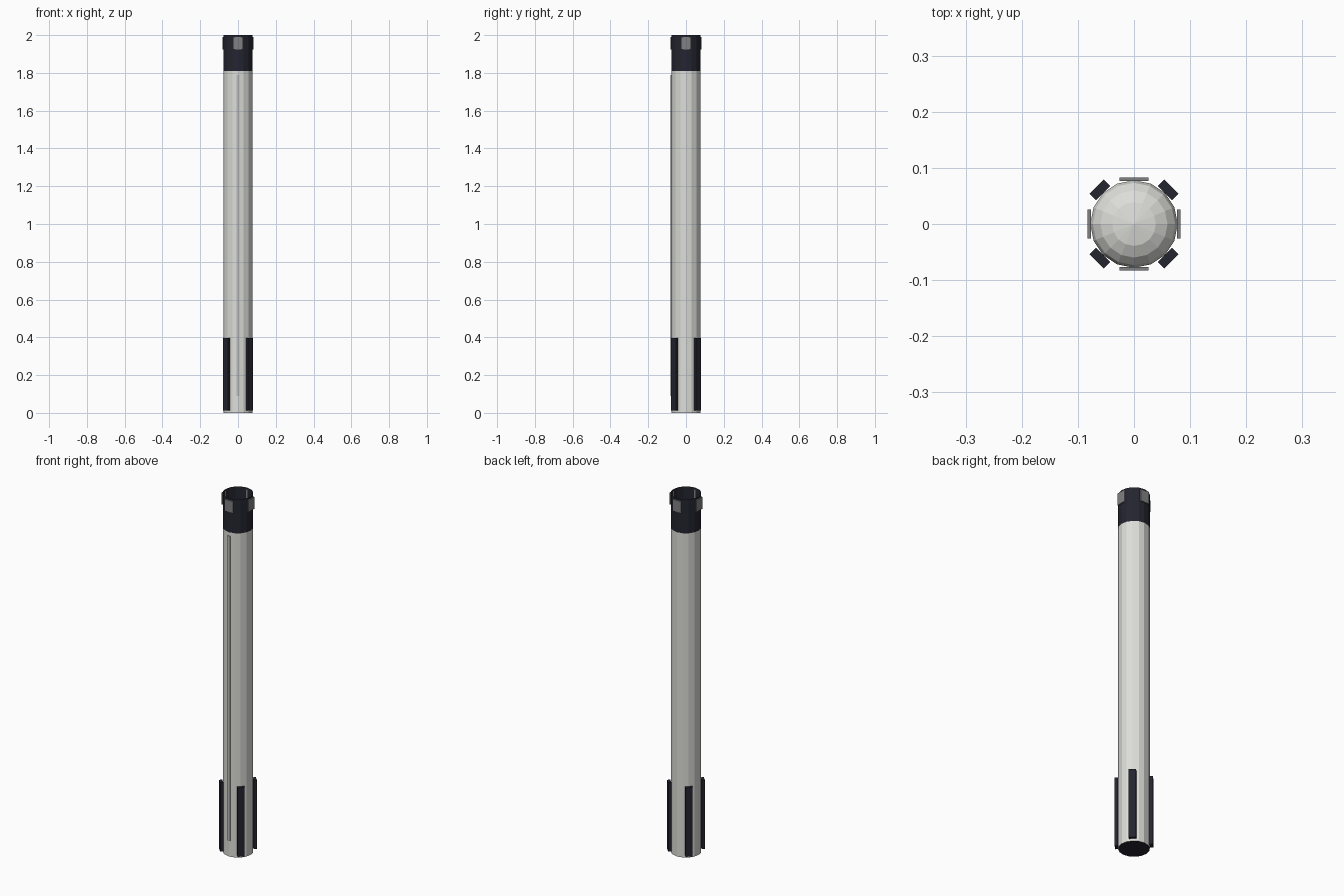
import bpy, bmesh, math
from mathutils import Matrix

cube = bpy.data.objects.get("Cube")
if cube:
    bpy.data.objects.remove(cube)

SIDES = 16
R = 0.078


def material(name, r, g, b):
    m = bpy.data.materials.new(name)
    m.use_nodes = True
    m.diffuse_color = (r, g, b, 1)
    m.node_tree.nodes["Principled BSDF"].inputs["Base Color"].default_value = (r, g, b, 1)
    return m


white = material("off white", 0.72, 0.72, 0.69)
dark = material("dark navy", 0.018, 0.018, 0.03)
metal = material("metal grey", 0.22, 0.22, 0.23)
trim = material("light grey", 0.5, 0.5, 0.49)


def finish(name, bm, *mats):
    mesh = bpy.data.meshes.new(name)
    bm.to_mesh(mesh)
    bm.free()
    for m in mats:
        mesh.materials.append(m)
    obj = bpy.data.objects.new(name, mesh)
    bpy.context.collection.objects.link(obj)
    return obj


def lathe(name, profile, *mats):
    """Revolve (radius, z) points, running upwards, into flat facets."""
    bm = bmesh.new()
    rings = []
    for r, z in profile:
        if r == 0:
            rings.append([bm.verts.new((0, 0, z))] * SIDES)
        else:
            angles = [2 * math.pi * i / SIDES for i in range(SIDES)]
            rings.append([bm.verts.new((r * math.cos(a), r * math.sin(a), z)) for a in angles])
    for low, high in zip(rings, rings[1:]):
        for i in range(SIDES):
            j = (i + 1) % SIDES
            bm.faces.new(dict.fromkeys((low[i], low[j], high[j], high[i])))
    return finish(name, bm, *mats)


def box(name, size, centre, mat, turn=0):
    bm = bmesh.new()
    bmesh.ops.create_cube(bm, size=1)
    bm.transform(Matrix.Rotation(turn, 4, "Z") @ Matrix.Translation(centre)
                 @ Matrix.Diagonal((*size, 1)))
    return finish(name, bm, mat)


# Main tank with a dark base
body = lathe("body_tube", [(0, 0), (R, 0), (R, 1.81)], white, dark)
for face in body.data.polygons:
    face.material_index = 1 if face.normal.z < -0.5 else 0

# Rounded tank end, set inside the open collar
dome = [(R * math.sin(math.radians(a)), 1.81 + 0.05 * math.cos(math.radians(a)))
        for a in (90, 70, 50, 30)]
lathe("tank_dome", dome + [(0, 1.86)], white)

# Open collar at the top
lathe("top_collar", [(R, 1.81), (R, 2.0)], dark)

# Cable duct along the front
box("cable_duct", (0.016, 0.01, 1.7), (0, -0.078, 0.94), trim)

# Four steering fins and four folded legs around the body
for i in range(4):
    turn = i * math.pi / 2
    box(f"steering_fin_{i + 1}", (0.006, 0.052, 0.066), (0.08, 0, 1.957), metal, turn)
    box(f"folded_leg_{i + 1}", (0.016, 0.036, 0.385), (0.086, 0, 0.205), dark, turn + math.pi / 4)
